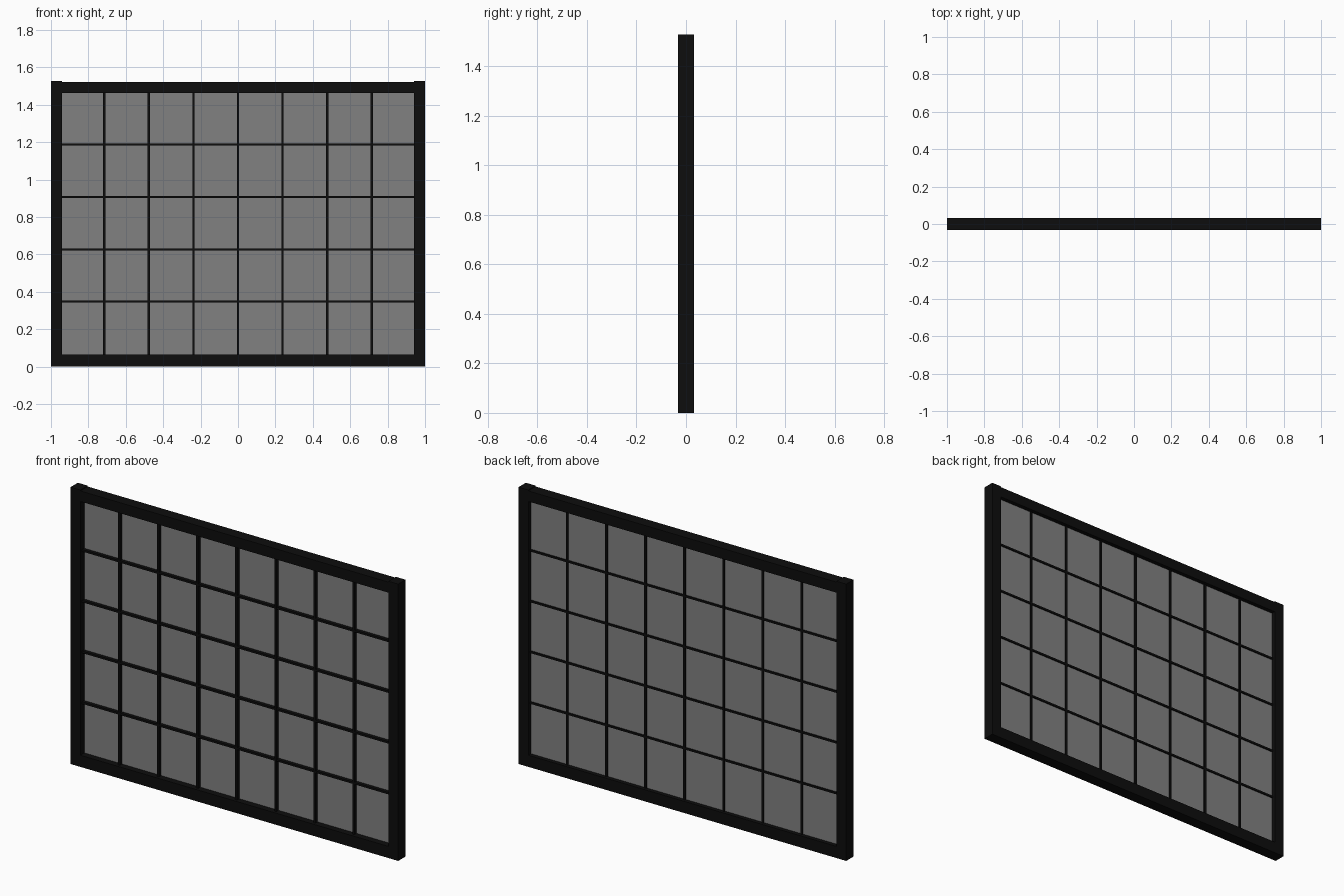
import bpy

cube = bpy.data.objects.get("Cube")
if cube:
    bpy.data.objects.remove(cube, do_unlink=True)


def material(name, grey):
    mat = bpy.data.materials.new(name)
    mat.use_nodes = True
    colour = (grey, grey, grey, 1)
    mat.diffuse_color = colour
    mat.node_tree.nodes["Principled BSDF"].inputs["Base Color"].default_value = colour
    return mat


def box(name, centre, size, mat):
    bpy.ops.mesh.primitive_cube_add(size=1, location=centre)
    obj = bpy.context.object
    obj.name = name
    obj.scale = size
    bpy.ops.object.transform_apply(location=False, rotation=False, scale=True)
    obj.data.materials.append(mat)
    return obj


black = material("black_metal", 0.004)
glass = material("grey_glass", 0.22)

HEIGHT, DEPTH, RAIL = 1.527, 0.064, 0.06
COLUMNS, ROWS = 8, 5
INNER = 2 - 2 * RAIL

# Outer frame: posts stand slightly proud of the top rail
for side, x in (("right", -1 + RAIL / 2), ("left", 1 - RAIL / 2)):
    box(f"{side}_post", (x, 0, HEIGHT / 2), (RAIL, DEPTH, HEIGHT), black)
box("bottom_rail", (0, 0, 0.032), (INNER, DEPTH, 0.064), black)
box("top_rail", (0, 0, 1.493), (INNER, DEPTH, 0.058), black)

# Thin glazing bars
for i in range(1, COLUMNS):
    x = (i - COLUMNS / 2) * 0.2385
    box(f"vertical_bar_{i}", (x, 0, 0.764), (0.012, 0.032, 1.41), black)
for i in range(1, ROWS):
    box(f"horizontal_bar_{i}", (0, 0, 0.067 + i * 0.28), (INNER, 0.031, 0.011), black)

# Glass sheet set slightly towards the back
box("glass_pane", (0, 0.006, 0.764), (INNER, 0.006, 1.41), glass)
